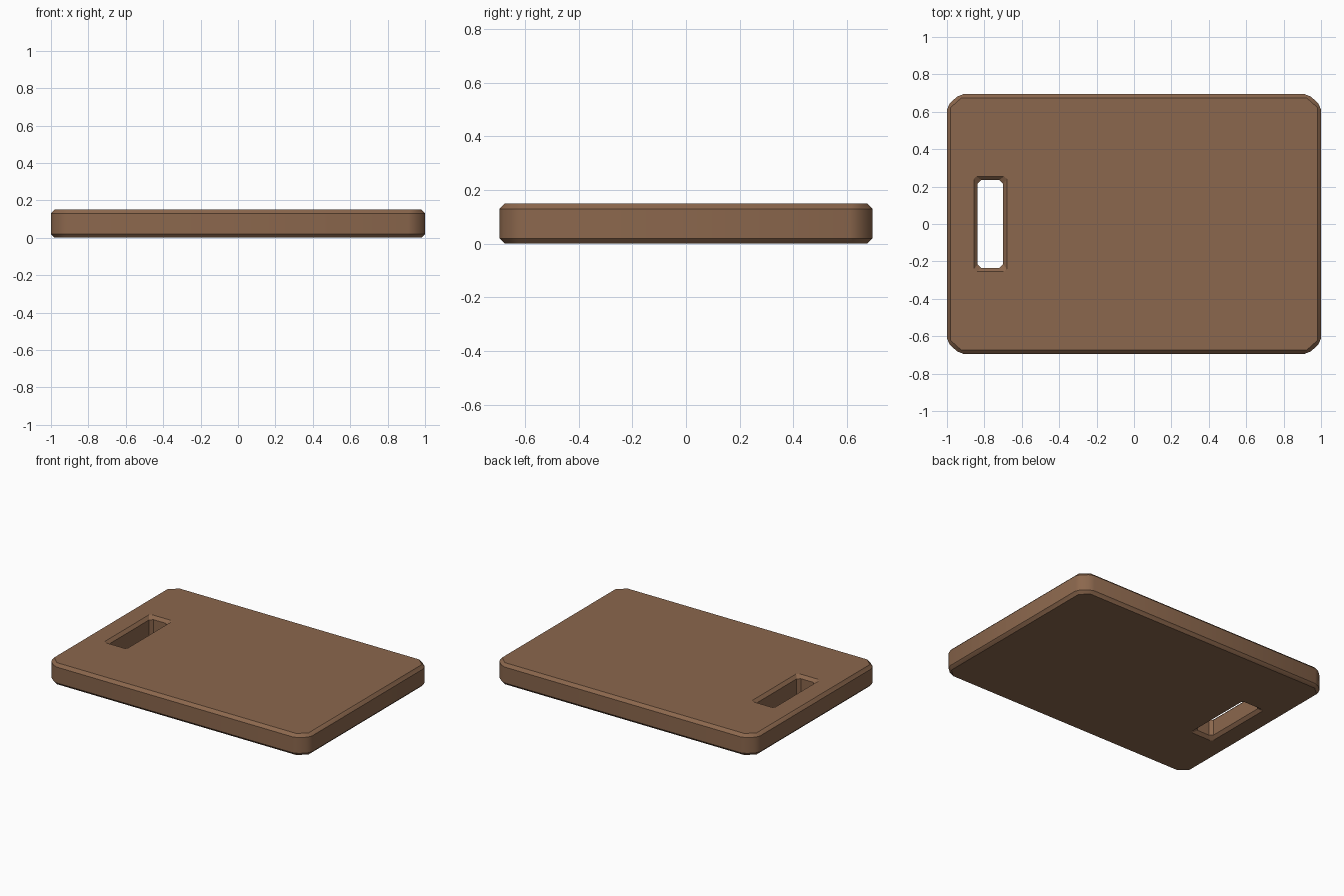
import bpy, bmesh

if "Cube" in bpy.data.objects:
    bpy.data.objects.remove(bpy.data.objects["Cube"])

wood = bpy.data.materials.new("brown wood")
wood.diffuse_color = (0.26, 0.136, 0.074, 1)
wood.use_nodes = True
wood.node_tree.nodes["Principled BSDF"].inputs["Base Color"].default_value = wood.diffuse_color


def cut_rect(hx, hy, cx, cy):
    """Rectangle outline with its corners cut off, counter-clockwise."""
    return [(hx, -hy + cy), (hx, hy - cy), (hx - cx, hy), (-hx + cx, hy),
            (-hx, hy - cy), (-hx, -hy + cy), (-hx + cx, -hy), (hx - cx, -hy)]


def loft(name, rings, x=0):
    """Closed solid through (z, outline) rings."""
    bm = bmesh.new()
    loops = [[bm.verts.new((px + x, py, z)) for px, py in pts] for z, pts in rings]
    for a, b in zip(loops, loops[1:]):
        for i in range(len(a)):
            j = (i + 1) % len(a)
            bm.faces.new((a[i], a[j], b[j], b[i]))
    bm.faces.new(loops[0][::-1])
    bm.faces.new(loops[-1])
    me = bpy.data.meshes.new(name)
    bm.to_mesh(me)
    bm.free()
    me.materials.append(wood)
    ob = bpy.data.objects.new(name, me)
    bpy.context.collection.objects.link(ob)
    return ob


# board with cut corners and chamfered edges
H, C = 0.15, 0.02
outline = cut_rect(1.0, 0.695, 0.07, 0.063)
board = loft("cutting_board", [(0, outline), (H, outline)])
bev = board.modifiers.new("edge chamfer", 'BEVEL')
bev.width, bev.segments, bev.limit_method = C, 1, 'NONE'

# handle slot, flared at both faces
slot = cut_rect(0.068, 0.235, C, C)
wide = cut_rect(0.088, 0.255, 0.014, 0.014)
flare = cut_rect(0.098, 0.265, 0.011, 0.011)
cutter = loft("slot_cutter", [(-0.01, flare), (0, wide), (C, slot),
                              (H - C, slot), (H, wide), (H + 0.01, flare)], x=-0.768)
cutter.hide_render = True
cut = board.modifiers.new("handle slot", 'BOOLEAN')
cut.object, cut.operation, cut.solver = cutter, 'DIFFERENCE', 'EXACT'

# apply, then shade smooth while keeping the chamfers crisp
bpy.context.view_layer.objects.active = board
board.select_set(True)
for m in list(board.modifiers):
    bpy.ops.object.modifier_apply(modifier=m.name)
bpy.data.objects.remove(cutter)
bpy.ops.object.shade_smooth_by_angle()
